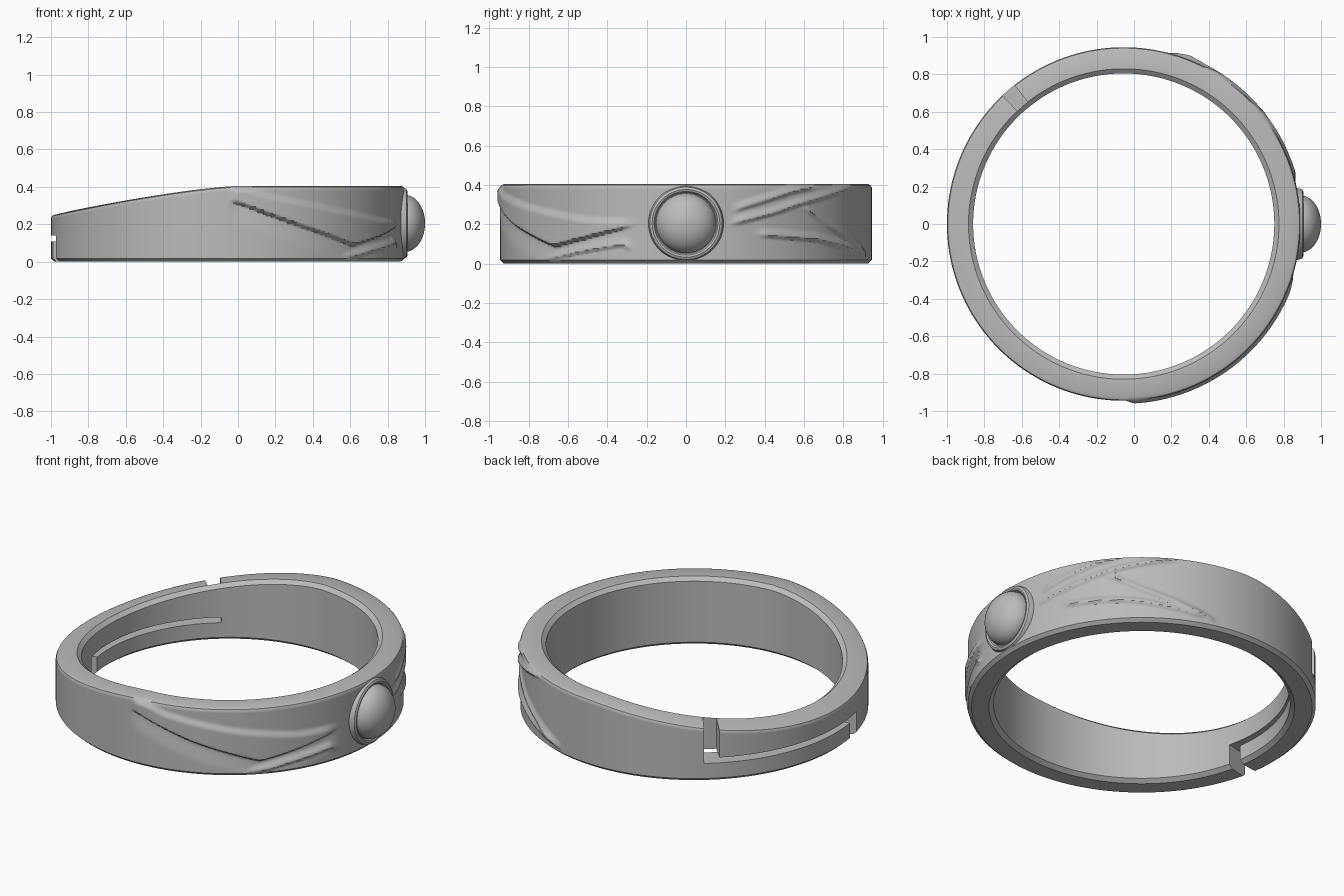
import bpy, bmesh, math
from mathutils import Vector

if "Cube" in bpy.data.objects:
    bpy.data.objects.remove(bpy.data.objects["Cube"])

CX, R_OUT, R_IN, R_CH, HEIGHT = -0.055, 0.945, 0.805, 0.83, 0.405

metal = bpy.data.materials.new("grey metal")
metal.use_nodes = True
metal.diffuse_color = (0.5, 0.5, 0.5, 1)
metal.node_tree.nodes["Principled BSDF"].inputs["Base Color"].default_value = (0.5, 0.5, 0.5, 1)


def add_object(name, bm):
    bmesh.ops.recalc_face_normals(bm, faces=bm.faces)
    mesh = bpy.data.meshes.new(name)
    bm.to_mesh(mesh)
    bm.free()
    obj = bpy.data.objects.new(name, mesh)
    bpy.context.collection.objects.link(obj)
    mesh.materials.append(metal)
    return obj


def smooth(obj, degrees):
    bpy.ops.object.select_all(action='DESELECT')
    obj.select_set(True)
    bpy.context.view_layer.objects.active = obj
    bpy.ops.object.shade_smooth_by_angle(angle=math.radians(degrees))


def skin(bm, loops, close_rows, close_cols):
    """Join a list of vertex loops with quads."""
    n, m = len(loops), len(loops[0])
    for i in range(n if close_rows else n - 1):
        a, b = loops[i], loops[(i + 1) % n]
        for j in range(m if close_cols else m - 1):
            k = (j + 1) % m
            bm.faces.new((a[j], b[j], b[k], a[k]))


def ramp(t):
    t = max(0.0, min(1.0, t))
    return t * t * (3 - 2 * t)


def along(line, a):
    """Height of a polyline (degrees, z) at angle a, or None outside it."""
    for (a0, z0), (a1, z1) in zip(line, line[1:]):
        if a0 <= a <= a1:
            return z0 + (z1 - z0) * (a - a0) / (a1 - a0)
    return None


# Carved leaf pattern: a folded band on one side, raised veins on the other
BAND_TOP = [(-89, 0.42), (-77, 0.35), (-54, 0.28), (-32, 0.225), (-16, 0.215)]
BAND_LOW = [(-89, 0.325), (-68, 0.2), (-45, 0.085), (-32, 0.13), (-16, 0.19)]
VEINS = [
    [(-50, 0.01), (-36, 0.06), (-20, 0.1), (-16, 0.06)],
    [(13, 0.2), (28, 0.26), (37, 0.305), (64, 0.4)],
    [(14, 0.27), (35, 0.37), (45, 0.4)],
    [(22, 0.15), (45, 0.125), (72, 0.05)],
    [(37, 0.305), (50, 0.19), (76, 0.03)],
]


def relief(a, z):
    d = 0.0
    top, low = along(BAND_TOP, a), along(BAND_LOW, a)
    if top is not None:
        ends = ramp((a + 90) / 4) * ramp((-15 - a) / 8)
        raised = ramp((z - low) / 0.012) * ramp((top + 0.02 - z) / 0.04)
        groove = ramp((low - z + 0.005) / 0.01) * ramp((z - low + 0.12) / 0.12)
        d += ends * (0.016 * raised - 0.012 * groove)
    for vein in VEINS:
        mid = along(vein, a)
        if mid is not None:
            ends = ramp((a - vein[0][0]) / 4) * ramp((vein[-1][0] - a) / 4)
            # each vein has a gentle upper slope and a steep lower one
            side = (mid + 0.04 - z) / 0.04 if z > mid else (z - mid + 0.02) / 0.02
            d += 0.014 * ends * ramp(side)
    return d * ramp((z - 0.012) / 0.03) * ramp((HEIGHT - 0.005 - z) / 0.03)


def top_height(x):
    return HEIGHT - 0.155 * max(0.0, -x) ** 1.35


# Ring band: one cross-section swept round, its top sloping away to the open side
STEPS, ROWS = 400, 44
bm = bmesh.new()
loops = []
for i in range(STEPS):
    a = 360 * i / STEPS - 180
    c, s = math.cos(math.radians(a)), math.sin(math.radians(a))
    h = top_height(CX + R_OUT * c)
    section = [(R_CH, 0), (R_OUT - 0.02, 0)]
    for k in range(ROWS + 1):
        z = 0.018 + (h - 0.036) * k / ROWS
        section.append((R_OUT + relief(a, z), z))
    section += [(R_OUT - 0.005, h - 0.006), (R_OUT - 0.018, h)]
    h_in = top_height(CX + R_CH * c)
    section += [(R_CH, h_in), (R_IN, h_in - 0.02), (R_IN, 0.02)]
    loops.append([bm.verts.new((CX + r * c, r * s, z)) for r, z in section])
skin(bm, loops, True, True)
ring_band = add_object("ring_band", bm)


# Stepped split in the band, cut with curved blocks
def cut_sector(a0, a1, r0, r1, z0, z1):
    bm = bmesh.new()
    n = max(2, round((a1 - a0) / 2))
    loops = []
    for i in range(n + 1):
        a = math.radians(a0 + (a1 - a0) * i / n)
        loops.append([bm.verts.new((CX + r * math.cos(a), r * math.sin(a), z))
                      for r, z in ((r0, z0), (r1, z0), (r1, z1), (r0, z1))])
    skin(bm, loops, False, True)
    bm.faces.new(loops[0])
    bm.faces.new(loops[-1])
    cutter = add_object("split_cutter", bm)
    cutter.hide_render = True
    mod = ring_band.modifiers.new("split", 'BOOLEAN')
    mod.operation, mod.solver, mod.object = 'DIFFERENCE', 'EXACT', cutter
    bpy.context.view_layer.objects.active = ring_band
    bpy.ops.object.modifier_apply(modifier=mod.name)
    bpy.data.objects.remove(cutter)


cut_sector(128.2, 193.6, 0.7, 1.1, 0.108, 0.14)
cut_sector(128.2, 133.3, R_CH, 1.1, 0.12, 0.6)
cut_sector(188.4, 193.6, 0.7, 1.1, -0.1, 0.13)
smooth(ring_band, 35)


# Round setting and domed stone, both turned about the x axis
def turned(name, profile, segments=64):
    bm = bmesh.new()
    loops = []
    for i in range(segments):
        a = 2 * math.pi * i / segments
        loops.append([bm.verts.new((x, r * math.cos(a), 0.205 + r * math.sin(a)))
                      for r, x in profile])
    skin(bm, loops, True, False)
    bmesh.ops.remove_doubles(bm, verts=bm.verts, dist=1e-5)
    obj = add_object(name, bm)
    smooth(obj, 35)


turned("stone_setting", [(0.0, 0.83), (0.192, 0.83), (0.191, 0.882), (0.184, 0.9),
                         (0.172, 0.906), (0.162, 0.902), (0.155, 0.89), (0.0, 0.89)])
dome = [(0.152 * math.cos(t * math.pi / 32), 0.893 + 0.107 * math.sin(t * math.pi / 32))
        for t in range(16)]
turned("domed_stone", [(0.0, 0.88), (0.152, 0.88)] + dome + [(0.0, 1.0)])
